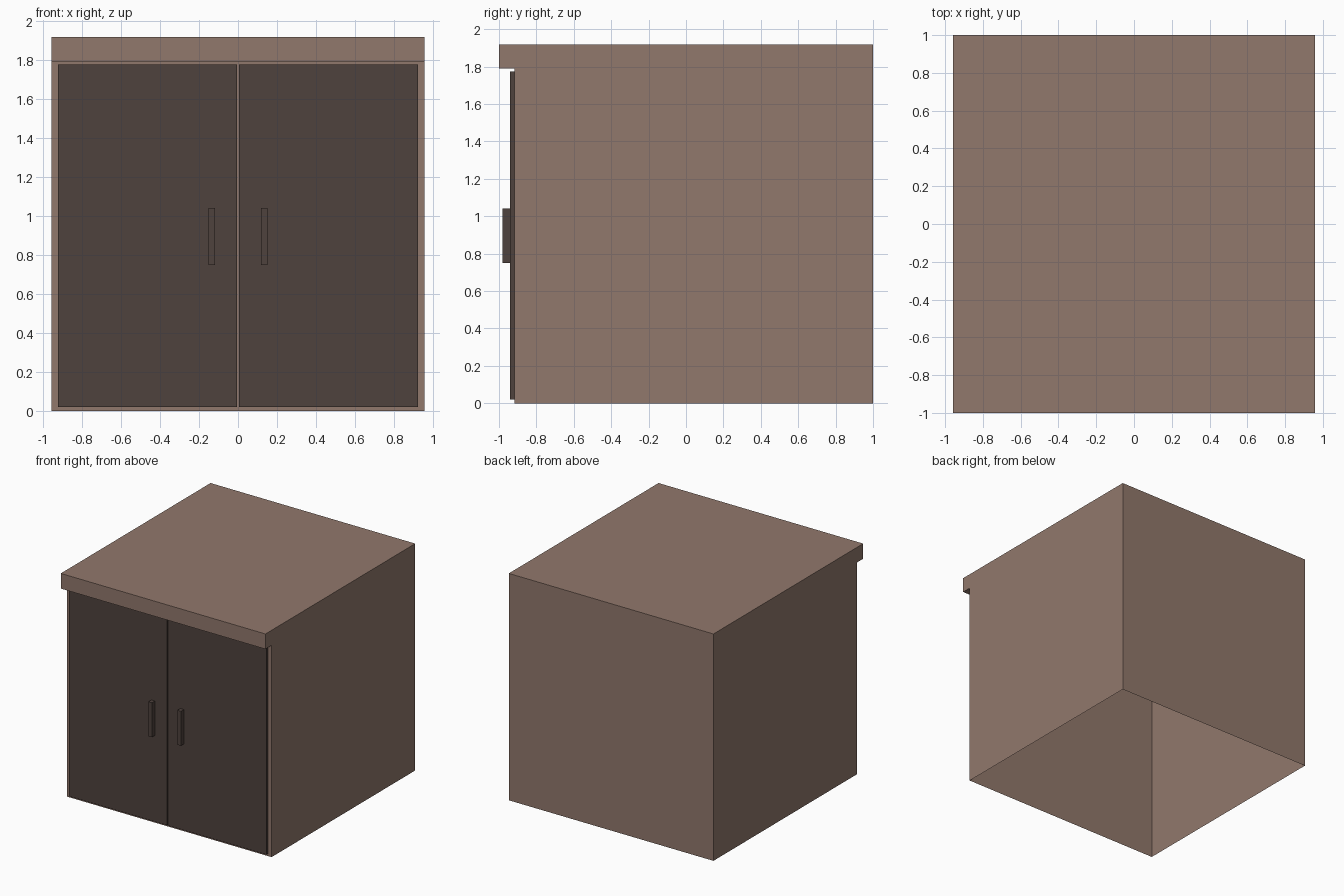
import bpy

if "Cube" in bpy.data.objects:
    bpy.data.objects.remove(bpy.data.objects["Cube"])


def material(name, rgb):
    m = bpy.data.materials.new(name)
    m.diffuse_color = (*rgb, 1.0)
    m.use_nodes = True
    m.node_tree.nodes["Principled BSDF"].inputs["Base Color"].default_value = m.diffuse_color
    return m


brown = material("warm brown", (0.283, 0.188, 0.150))
dark = material("dark brown", (0.078, 0.054, 0.047))


def add_mesh(name, verts, faces, mat):
    mesh = bpy.data.meshes.new(name)
    mesh.from_pydata(verts, [], faces)
    mesh.materials.append(mat)
    mesh.update()
    obj = bpy.data.objects.new(name, mesh)
    bpy.context.collection.objects.link(obj)
    return obj


def plate(name, x0, x1, y0, y1, z0, z1, mat):
    """Box without the hidden back face that touches the part behind it."""
    verts = [(x, y, z) for y in (y0, y1)
             for x, z in ((x0, z0), (x1, z0), (x1, z1), (x0, z1))]
    faces = [(0, 1, 2, 3)]
    for i in range(4):
        j = (i + 1) % 4
        faces.append((i, i + 4, j + 4, j))
    return add_mesh(name, verts, faces, mat)


# Cabinet shell: side profile with overhanging top, open underneath
W = 0.957
FRONT = -0.918
profile = [(FRONT, 0), (FRONT, 1.79), (-1, 1.79), (-1, 1.918), (1, 1.918), (1, 0)]
n = len(profile)
verts = [(x, y, z) for x in (-W, W) for y, z in profile]
faces = [(i, i + n, i + n + 1, i + 1) for i in range(n - 1)]
faces += [tuple(range(n)), tuple(reversed(range(n, 2 * n)))]
add_mesh("cabinet_shell", verts, faces, brown)

# Doors and handles, mirrored left and right
for side, s in (("left", -1), ("right", 1)):
    dx = sorted((s * 0.004, s * 0.923))
    plate(side + "_door", *dx, -0.94, FRONT, 0.02, 1.775, dark)
    hx = sorted((s * 0.119, s * 0.152))
    plate(side + "_handle", *hx, -0.98, -0.94, 0.749, 1.041, dark)
